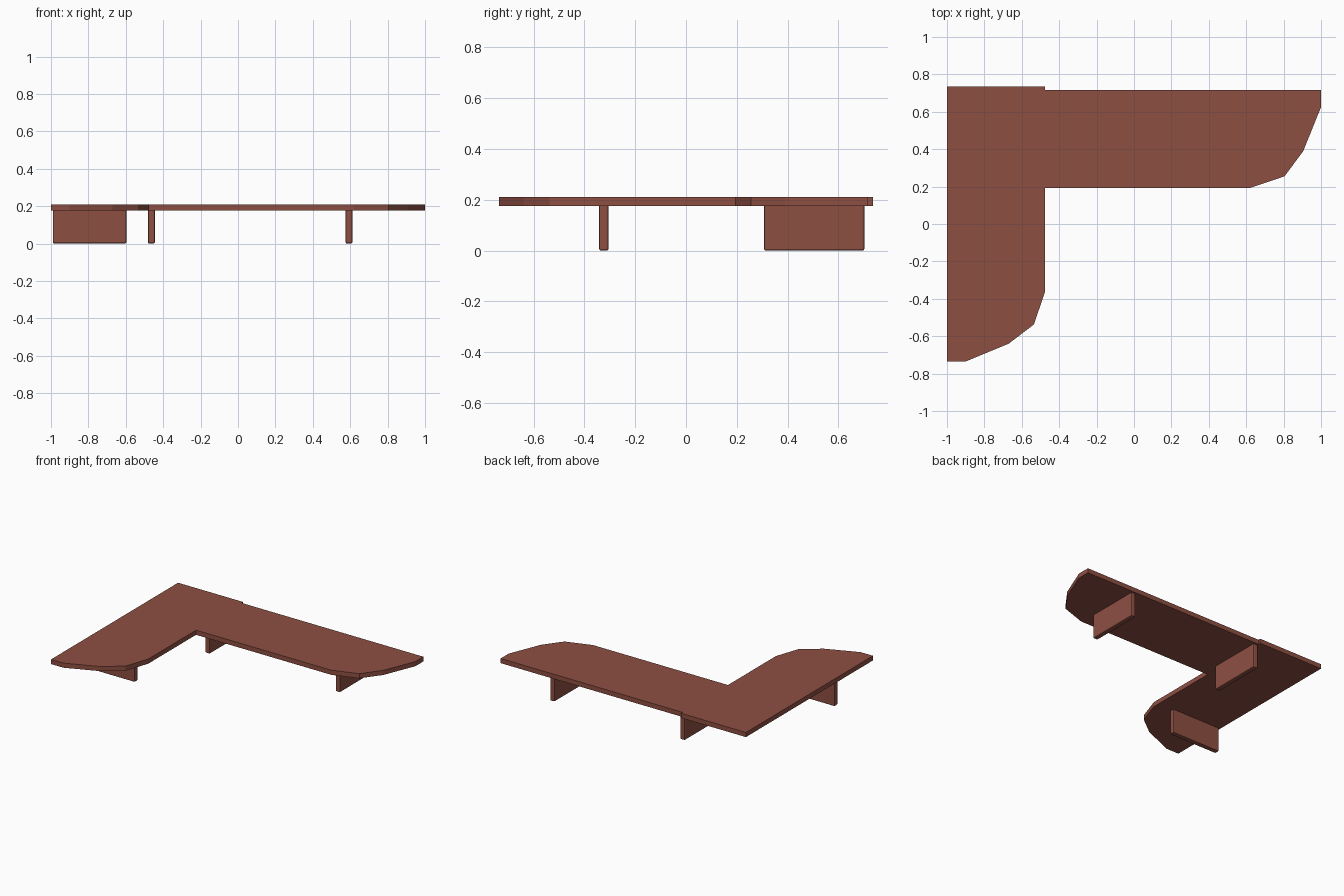
import bpy
import bmesh
from mathutils import Vector

cube = bpy.data.objects.get("Cube")
if cube:
    bpy.data.objects.remove(cube, do_unlink=True)

# Single reddish brown wood colour
wood = bpy.data.materials.new("reddish_brown_wood")
wood.use_nodes = True
colour = (0.27, 0.078, 0.055, 1)
wood.diffuse_color = colour
wood.node_tree.nodes["Principled BSDF"].inputs["Base Color"].default_value = colour


def add_prism(name, outline, bottom, top, bevel=0):
    """Extrude a counter-clockwise outline upward between two heights."""
    bm = bmesh.new()
    base = bm.faces.new([bm.verts.new((x, y, bottom)) for x, y in outline])
    extruded = bmesh.ops.extrude_face_region(bm, geom=[base])["geom"]
    verts = [v for v in extruded if isinstance(v, bmesh.types.BMVert)]
    bmesh.ops.translate(bm, verts=verts, vec=Vector((0, 0, top - bottom)))
    bmesh.ops.recalc_face_normals(bm, faces=bm.faces)
    mesh = bpy.data.meshes.new(name)
    bm.to_mesh(mesh)
    bm.free()
    mesh.materials.append(wood)
    obj = bpy.data.objects.new(name, mesh)
    bpy.context.collection.objects.link(obj)
    if bevel:
        mod = obj.modifiers.new("soft_edges", "BEVEL")
        mod.width = bevel
        mod.segments = 2
    return obj


def add_leg(name, x0, x1, y0, y1):
    add_prism(name, [(x0, y0), (x1, y0), (x1, y1), (x0, y1)], 0, 0.2, 0.007)


# Two worktops meeting in an L, each with a faceted rounded end
UNDERSIDE, SURFACE = 0.176, 0.21
add_prism("side_top", [(-1, 0.735), (-1, -0.735), (-0.9, -0.735), (-0.67, -0.64),
                       (-0.535, -0.537), (-0.475, -0.36), (-0.475, 0.735)],
          UNDERSIDE, SURFACE)
add_prism("long_top", [(-0.475, 0.717), (-0.475, 0.193), (0.62, 0.193), (0.805, 0.255),
                       (0.905, 0.39), (1, 0.625), (1, 0.717)],
          UNDERSIDE, SURFACE)

# Panel legs
add_leg("side_leg", -0.99, -0.597, -0.342, -0.305)
for name, x in (("corner_leg", -0.481), ("end_leg", 0.575)):
    add_leg(name, x, x + 0.036, 0.307, 0.702)
